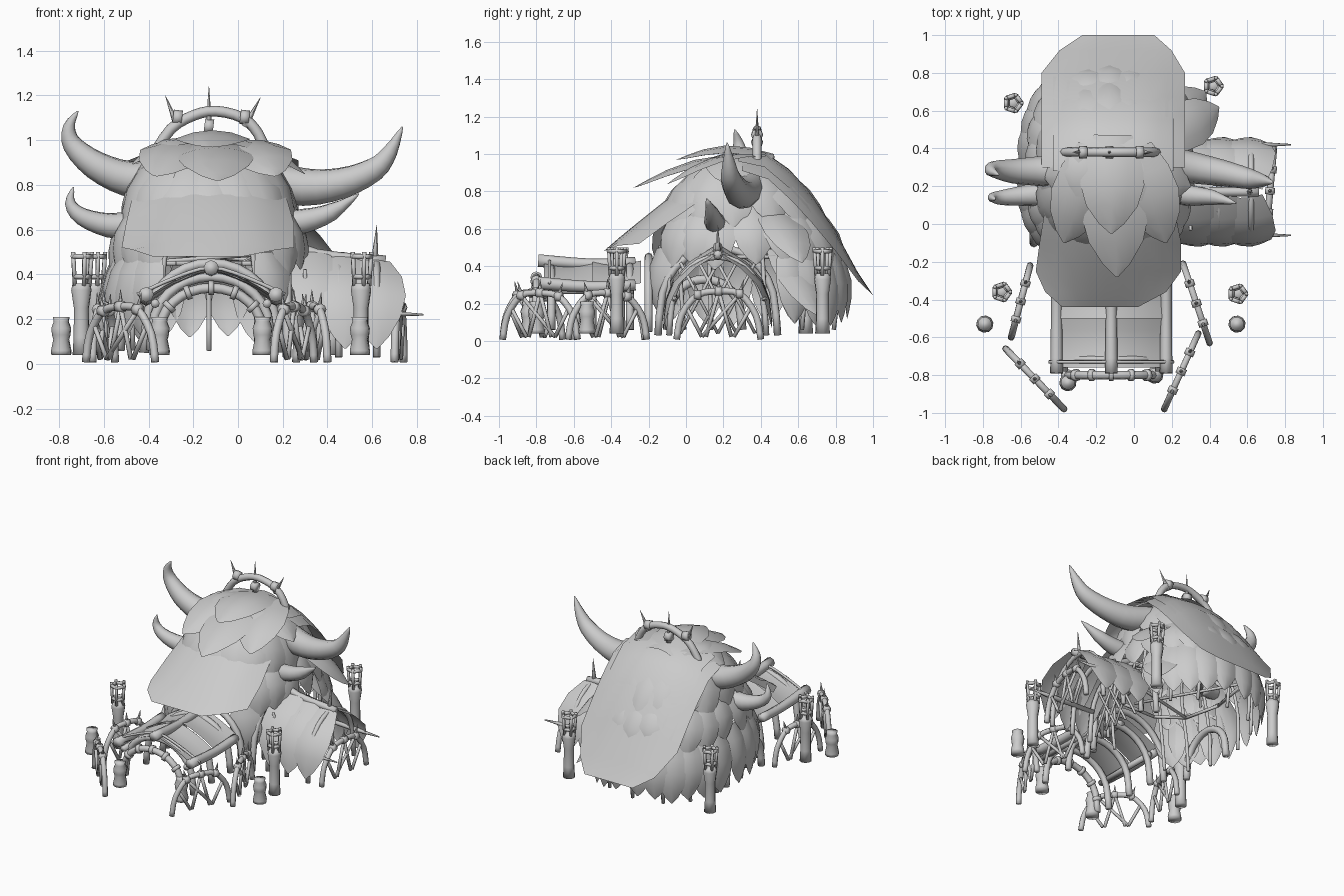
import bpy, math, random
from mathutils import Vector as V

if "Cube" in bpy.data.objects:
    bpy.data.objects.remove(bpy.data.objects["Cube"])
random.seed(4)

mat = bpy.data.materials.new("plain grey")
mat.diffuse_color = (0.6, 0.6, 0.6, 1)
mat.use_nodes = True
mat.node_tree.nodes["Principled BSDF"].inputs["Base Color"].default_value = mat.diffuse_color


def mesh(name, verts, faces, smooth=True):
    me = bpy.data.meshes.new(name)
    me.from_pydata([tuple(v) for v in verts], [], faces)
    me.materials.append(mat)
    for p in me.polygons:
        p.use_smooth = smooth
    me.update()
    ob = bpy.data.objects.new(name, me)
    bpy.context.collection.objects.link(ob)
    return ob


def lerp_table(tab, x):
    if x <= tab[0][0]:
        return tab[0][1:]
    for a, b in zip(tab, tab[1:]):
        if x <= b[0]:
            f = (x - a[0]) / (b[0] - a[0])
            return tuple(p + (q - p) * f for p, q in zip(a[1:], b[1:]))
    return tab[-1][1:]


def tube(name, pts, radii, sides=8, n=3):
    """Round rod through points, smoothed as a spline, closed at both ends."""
    pts = [V(p) for p in pts]
    if not isinstance(radii, (list, tuple)):
        radii = [radii] * len(pts)
    path, rad = [], []
    for i in range(len(pts) - 1):
        p0, p1, p2, p3 = pts[max(i - 1, 0)], pts[i], pts[i + 1], pts[min(i + 2, len(pts) - 1)]
        for k in range(n):
            t = k / n
            path.append(0.5 * (2 * p1 + (p2 - p0) * t + (2 * p0 - 5 * p1 + 4 * p2 - p3) * t * t
                               + (3 * p1 - p0 - 3 * p2 + p3) * t ** 3))
            rad.append(radii[i] + (radii[i + 1] - radii[i]) * t)
    path.append(pts[-1])
    rad.append(radii[-1])
    verts, faces = [], []
    nor = (path[1] - path[0]).orthogonal().normalized()
    for i, p in enumerate(path):
        t = (path[min(i + 1, len(path) - 1)] - path[max(i - 1, 0)]).normalized()
        nor = (nor - t * nor.dot(t)).normalized()
        bi = t.cross(nor)
        for k in range(sides):
            a = 2 * math.pi * k / sides
            verts.append(p + (nor * math.cos(a) + bi * math.sin(a)) * rad[i])
    for i in range(len(path) - 1):
        for k in range(sides):
            k2 = (k + 1) % sides
            faces.append((i * sides + k, i * sides + k2, (i + 1) * sides + k2, (i + 1) * sides + k))
    faces.append(tuple(reversed(range(sides))))
    faces.append(tuple(range((len(path) - 1) * sides, len(path) * sides)))
    return mesh(name, verts, faces)


LEAF = [(0, .6), (.25, .92), (.5, 1), (.72, .8), (.9, .4), (1, .04)]


def petal(name, base, tip, w, out, bulge=.04, cup=.03):
    """Leaf-shaped hide, cupped across and bulged along its length."""
    base, tip, out = V(base), V(tip), V(out).normalized()
    d = tip - base
    side = out.cross(d).normalized()
    out = d.cross(side).normalized()
    verts, faces = [], []
    for t, p in LEAF:
        for u in (-1, -.5, 0, .5, 1):
            verts.append(base + d * t + side * (u * w / 2 * p)
                         + out * (bulge * math.sin(math.pi * t) - cup * u * u * p))
    for i in range(len(LEAF) - 1):
        for k in range(4):
            a = i * 5 + k
            faces.append((a, a + 5, a + 6, a + 1))
    return mesh(name, verts, faces)


def sheet(name, rows, n=8):
    """Draped hide from rows of (y, z, left x, right x, edge droop)."""
    verts, faces = [], []
    for y, z, xl, xr, dr in rows:
        for k in range(n + 1):
            f = k / n
            verts.append((xl + (xr - xl) * f, y, z - dr * abs(2 * f - 1) ** 2.5))
    for i in range(len(rows) - 1):
        for k in range(n):
            a = i * (n + 1) + k
            faces.append((a, a + 1, a + n + 2, a + n + 1))
    return mesh(name, verts, faces)


# outline of the hut by height: half width, front half depth, back half depth
BODY = [(.08, .46, .42, .60), (.3, .46, .45, .62), (.55, .41, .45, .55),
        (.75, .32, .33, .42), (.97, .24, .13, .2)]


def ring(phi, z, k=1.0):
    a, bf, bb = lerp_table(BODY, z)
    c, s = math.cos(phi), math.sin(phi)
    px, py = math.copysign(abs(c) ** .8, c), math.copysign(abs(s) ** .8, s)
    return V((-.13 + a * px * k, .25 + (bb if s > 0 else bf) * py * k, z))


# tiers of leaf hides around the hut, open at the front and right doors
for tier, (n, z1, z0, w) in enumerate([(26, .5, .1, .21), (22, .72, .4, .22), (16, .95, .6, .24)]):
    for i in range(n):
        phi = 2 * math.pi * (i + .5 * (tier % 2)) / n
        lo = z0 + random.uniform(-.02, .03)
        base, tip = ring(phi, z1), ring(phi, lo, 1.02)
        if tier < 2 and tip.y < 0 and abs(tip.x + .12) < .27:
            continue
        if tier == 0 and tip.x > .15 and -.12 < tip.y < .46:
            continue
        petal("skirt_hide", base, tip, w, (math.cos(phi), math.sin(phi), .4), .05, .03)
petal("rear_flap", (.15, .45, .72), (.45, .62, .42), .26, (.6, .3, .7))
petal("rear_flap", (.15, .5, .5), (.38, .7, .14), .26, (.7, .5, .4))

# big roof hides
sheet("front_roof_hide", [(.42, 1.0, -.38, .12, .06), (.15, .92, -.46, .2, .12), (-.1, .76, -.5, .25, .13),
                          (-.25, .64, -.52, .25, .12), (-.36, .55, -.47, .17, .04), (-.44, .48, -.38, .02, 0)])
BACK = [(.28, 1.0, 0, .05), (.42, 1.0, 0, .08), (.55, .91, 0, .1), (.65, .8, 0, .1),
        (.78, .6, 0, .07), (.9, .38, .12, .03), (.98, .26, .27, 0)]
sheet("back_roof_hide", [(y, z + .01, -.43 + i, .21 - i, d) for y, z, i, d in BACK])
sheet("back_roof_underhide", [(y + .02, z - .015, -.49 + i * .8, .27 - i * .6, d * 1.5) for y, z, i, d in BACK])

# leaf hides on the crown
up = (0, -.4, 1)
for base, tip, w, out in [
        ((-.11, .4, 1.0), (-.09, -.28, .82), .36, up), ((-.2, .4, 1.0), (-.37, -.1, .84), .32, up),
        ((0, .4, 1.0), (.17, -.1, .84), .32, up), ((-.08, .3, 1.0), (.3, .2, .85), .3, (.4, 0, 1)),
        ((-.15, .3, 1.0), (-.48, .25, .89), .3, (-.4, 0, 1)), ((-.11, .47, 1.0), (-.12, -.05, .97), .34, (0, 0, 1))]:
    petal("crown_hide", base, tip, w, out, .06, .04)

# horns
tube("large_horn_right", [(.1, .34, .83), (.3, .3, .79), (.47, .27, .81), (.61, .24, .87), (.68, .23, .95),
                          (.735, .22, 1.06)], [.09, .085, .07, .055, .035, .003], 10)
tube("large_horn_left", [(-.35, .28, .82), (-.5, .28, .83), (-.64, .28, .89), (-.74, .29, .98), (-.755, .28, 1.06),
                         (-.715, .26, 1.13)], [.09, .08, .065, .045, .028, .003], 10)
tube("small_horn_right", [(.15, .17, .62), (.3, .15, .64), (.42, .14, .68), (.54, .11, .76)],
     [.06, .055, .04, .003], 10)
tube("small_horn_left", [(-.45, .16, .62), (-.58, .15, .62), (-.7, .14, .66), (-.75, .14, .72), (-.735, .13, .79)],
     [.07, .055, .04, .025, .003], 10)

# spiked crown arch
crown = [(-.38, .38, .93), (-.3, .38, 1.05), (-.2, .38, 1.11), (-.1, .38, 1.13), (.02, .38, 1.1),
         (.09, .38, 1.03), (.13, .38, .93)]
tube("crown_arch", crown, .024)
for b, t in [((-.27, .38, 1.06), (-.325, .38, 1.2)), ((-.13, .38, 1.02), (-.13, .38, 1.24)),
             ((.03, .38, 1.06), (.1, .38, 1.19))]:
    tube("crown_spike", [b, t], [.018, .001], 6, 1)
    tube("crown_binding", [V(b) + V((-.02, 0, .045)), V(b) + V((.02, 0, .04))], .032, 8, 1)

# front porch: beams, arches, sagging hide roof
for x, z in [(-.41, .3), (-.12, .42), (.17, .3)]:
    tube("porch_beam", [(x, -.79, z + .01), (x, -.5, z - .01), (x, -.27, z)], [.034, .03, .03])
for x in (-.37, .13):
    tube("porch_beam_inner", [(x, -.78, .27), (x, -.28, .27)], .02, 8, 1)
tube("porch_crossbar", [(-.45, -.73, .31), (-.27, -.73, .39), (-.12, -.73, .43), (.03, -.73, .39), (.21, -.73, .31)], .009, 6)
for sx in (-1, 1):
    for j in range(2):
        verts, faces = [], []
        for r in range(5):
            for c in range(6):
                f = c / 5
                verts.append((-.12 + sx * .27 * f, -.76 + j * .26 + .26 * r / 4,
                              .42 - .12 * f * f - .015 * math.sin(math.pi * f) - .02 * math.sin(math.pi * r / 4) + .01 * j))
        for r in range(4):
            for c in range(5):
                a = r * 6 + c
                q = (a, a + 1, a + 7, a + 6)
                faces.append(q if sx > 0 else q[::-1])
        mesh("porch_roof_hide", verts, faces)


def arch(name, c, along, half, z0, h, r, p=.75):
    pts = []
    for i in range(9):
        a = math.pi * i / 8
        pts.append(V(c) + V(along) * (-half * math.cos(a)) + V((0, 0, z0 + (h - z0) * math.sin(a) ** p)))
    return tube(name, pts, r, 8, 2)


for y, h, w in [(-.8, .34, .24), (-.72, .39, .27), (-.5, .38, .26), (-.3, .4, .27)]:
    arch("porch_arch", (-.12, y, 0), (1, 0, 0), w, .06, h, .022)
for i in range(7):
    a = math.pi * (i + .5) / 7
    p = V((-.12 - .24 * math.cos(a), -.8, .06 + .28 * math.sin(a) ** .75))
    t = V((math.sin(a), 0, math.cos(a) * .8)).normalized() * .012
    tube("arch_binding", [p - t, p + t], .032, 8, 1)

# squat drum posts
for x, y in [(-.35, -.84), (.11, -.8), (-.79, -.53), (.545, -.53)]:
    tube("drum_post", [(x, y, z) for z in (.04, .06, .11, .13, .16, .19, .21)],
         [.045, .046, .036, .042, .045, .034, .038], 10, 1)

# lantern posts
for x, y in [(-.64, .64), (.42, .73), (-.7, -.36), (.55, -.37)]:
    tube("lantern_post", [(x, y, z) for z in (.04, .12, .25, .33, .36)], [.04, .035, .034, .046, .04], 10, 1)
    for i in range(5):
        a = 2 * math.pi * i / 5
        d = V((math.cos(a), math.sin(a), 0))
        e = V((math.cos(a + 1.257), math.sin(a + 1.257), 0))
        c = V((x, y, 0))
        tube("lantern_bar", [c + d * .036 + V((0, 0, .35)), c + d * .046 + V((0, 0, .5))], .01, 6, 1)
        for z, k in ((.39, .038), (.48, .046)):
            tube("lantern_rim", [c + d * k + V((0, 0, z)), c + e * k + V((0, 0, z))], .012, 6, 1)


# bent-wood fences with leaning sticks, bindings and spikes
def fence(p0, p1, h):
    p0, p1 = V(p0 + (0,)), V(p1 + (0,))
    at = lambda f, z: p0.lerp(p1, f) + V((0, 0, z * h))
    tube("fence_rail", [at(0, .03), at(.06, .5), at(.25, .88), at(.5, .95), at(.75, .9), at(.94, .5), at(1, .03)], .018)
    for a, b, z in [(.3, .1, .7), (.35, .5, .95), (.65, .5, .95), (.68, .9, .7), (.3, .75, .9)]:
        tube("fence_stick", [at(a, .08), at(b, z)], .011, 6, 1)
    for f, z in [(.25, .88), (.5, .95), (.75, .9)]:
        tube("fence_spike", [at(f, z), at(f + (f - .5) * .2, z + .28)], [.014, .001], 6, 1)
        tube("fence_binding", [at(f - .04, z), at(f + .04, z)], .026, 8, 1)


for a, b in [((-.55, -.22), (-.65, -.6)), ((-.68, -.66), (-.37, -.98)),
             ((.26, -.21), (.4, -.63)), ((.34, -.58), (.16, -.98))]:
    fence(a, b, .27)

# right side porch: ridge, overlapping leaf hides, arches, lattice
tube("side_ridge", [(.15, .17, .58), (.35, .17, .49), (.66, .17, .46)], .025)
for x, h in [(.33, .5), (.46, .48), (.6, .465)]:
    for s in (-1, 1):
        petal("side_porch_hide", (x, .17 + s * .03, h), (x + .02, .17 + s * .29, .07), .27, (.1, s, .8), .09, .02)
for x in (.3, .45, .62):
    arch("side_arch", (x, .17, 0), (0, 1, 0), .26, .03, .45, .016)
for y in (-.06, .42):
    tube("side_beam", [(.3, y, .24), (.65, y, .225), (.83, y, .22)], [.016, .016, .004], 6, 1)
tube("side_spike", [(.61, .17, .44), (.62, .17, .62)], [.02, .001], 6, 1)
fence((.7, -.05), (.74, .4), .28)
for s in (-1, 1):
    for f in (0, .1, .2):
        tube("side_lattice", [(.3, .17 + s * f, .04), (.3, .17 - s * (.2 - f), .42)], .009, 6, 1)

# inner frame of bent poles and cross sticks
for i in range(14):
    phi = 2 * math.pi * (i + .5) / 14
    pts = [ring(phi, z, .9) for z in (.06, .3, .55, .75, .92)]
    if pts[0].y < 0 and abs(pts[0].x + .12) < .2:
        continue
    tube("frame_pole", pts, .012, 6, 2)
for i in range(10):
    a = 2 * math.pi * i / 10
    tube("frame_hoop", [ring(a, .45, .88), ring(a + .628, .45, .88)], .011, 6, 1)
    if i % 2 == 0:
        tube("cross_stick", [ring(a, .45, .88), ring(a + 2.2, .5, .88)], .01, 6, 1)
arch("left_arch", (-.53, .1, 0), (0, 1, 0), .2, .06, .33, .024)
arch("hut_front_arch", (-.12, -.2, 0), (1, 0, 0), .3, .05, .45, .022)
arch("hut_side_arch", (.22, .17, 0), (0, 1, 0), .32, .03, .5, .02)
